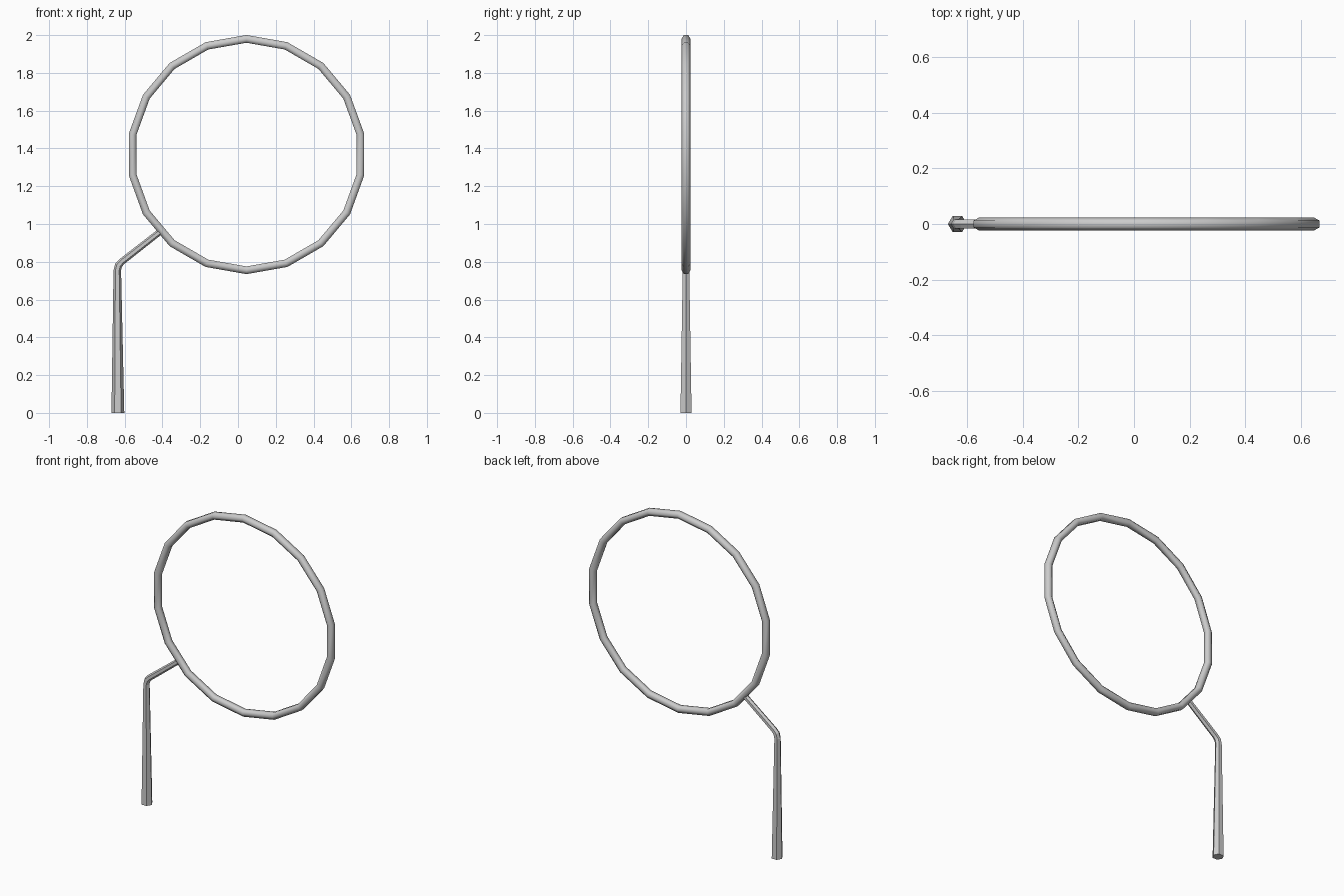
import bpy, bmesh
from math import sin, cos, pi, radians
from mathutils import Vector

if "Cube" in bpy.data.objects:
    bpy.data.objects.remove(bpy.data.objects["Cube"])

SIDES = 6
Y = Vector((0, 1, 0))


def sweep(name, sections, phase=0.0, closed=False, smooth=False):
    """Skin hexagonal sections (x, z, angle of in-plane axis, radius)."""
    bm = bmesh.new()
    rings = []
    for x, z, ang, r in sections:
        p, axis = Vector((x, 0, z)), Vector((cos(ang), 0, sin(ang)))
        ts = [phase + 2 * pi * i / SIDES for i in range(SIDES)]
        rings.append([bm.verts.new(p + (axis * cos(t) + Y * sin(t)) * r) for t in ts])
    pairs = list(zip(rings, rings[1:]))
    if closed:
        pairs.append((rings[-1], rings[0]))
    else:
        bm.faces.new(rings[0])
        bm.faces.new(rings[-1])
    for a, b in pairs:
        for i in range(SIDES):
            j = (i + 1) % SIDES
            bm.faces.new((a[i], a[j], b[j], b[i]))
    bmesh.ops.recalc_face_normals(bm, faces=bm.faces)
    for f in bm.faces:
        f.smooth = smooth
    me = bpy.data.meshes.new(name)
    bm.to_mesh(me)
    bm.free()
    ob = bpy.data.objects.new(name, me)
    bpy.context.collection.objects.link(ob)
    return ob


# Large 18-sided hoop
R, CX, CZ = 0.6125, 0.045, 1.3675
angles = [radians(10 + 20 * i) for i in range(18)]
sweep("hoop", [(CX + R * cos(a), CZ + R * sin(a), a, 0.0236) for a in angles],
      phase=pi / 6, closed=True, smooth=True)

# Tapered upright, bent at the elbow into the slanted arm
sweep("support_post", [
    (-0.636, 0.0, 0.0, 0.034),
    (-0.639, 0.755, 0.0, 0.020),
    (-0.632, 0.782, radians(-25), 0.0195),
    (-0.615, 0.801, radians(-48), 0.018),
    (-0.405, 0.965, radians(-52), 0.0165),
])
